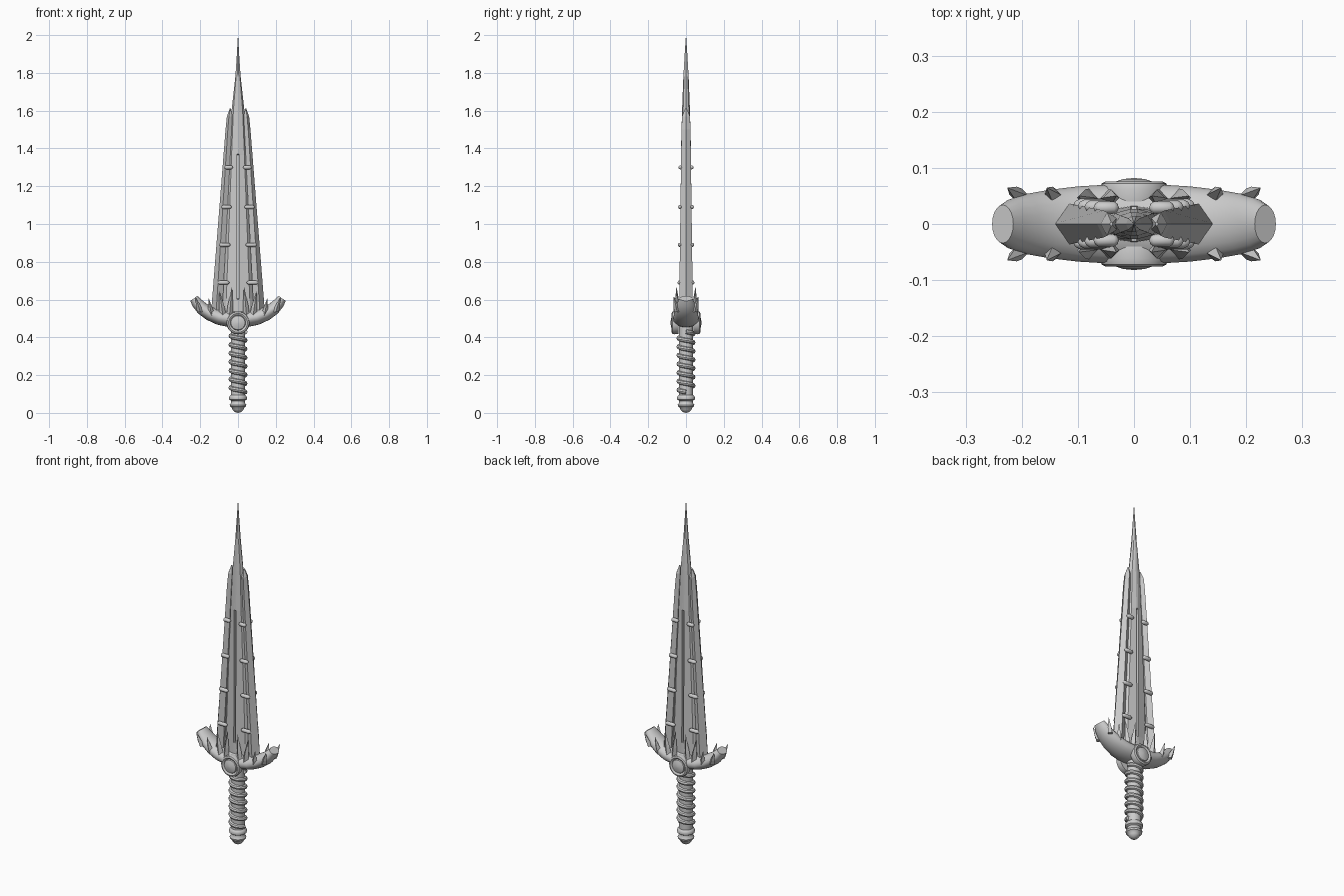
import bpy, bmesh, math
from mathutils import Vector

cube = bpy.data.objects.get("Cube")
if cube:
    bpy.data.objects.remove(cube, do_unlink=True)

steel = bpy.data.materials.new("grey_steel")
steel.use_nodes = True
grey = (0.6, 0.6, 0.6, 1)
steel.diffuse_color = grey
steel.node_tree.nodes["Principled BSDF"].inputs["Base Color"].default_value = grey


def finish(name, bm, smooth=False):
    bmesh.ops.recalc_face_normals(bm, faces=bm.faces)
    mesh = bpy.data.meshes.new(name)
    bm.to_mesh(mesh)
    bm.free()
    mesh.materials.append(steel)
    ob = bpy.data.objects.new(name, mesh)
    bpy.context.collection.objects.link(ob)
    if smooth:
        bpy.ops.object.select_all(action='DESELECT')
        ob.select_set(True)
        bpy.context.view_layer.objects.active = ob
        bpy.ops.object.shade_smooth_by_angle(angle=math.radians(40))
    return ob


def loft(name, rings, smooth=False, closed=False):
    """Skin a list of equal-length rings of points and cap the ends."""
    bm = bmesh.new()
    rows = [[bm.verts.new(p) for p in ring] for ring in rings]
    n = len(rows[0])
    pairs = list(zip(rows, rows[1:]))
    for a, b in pairs:
        for i in range(n):
            j = (i + 1) % n
            bm.faces.new((a[i], a[j], b[j], b[i]))
    bm.faces.new(rows[0])
    bm.faces.new(rows[-1])
    bmesh.ops.remove_doubles(bm, verts=bm.verts, dist=1e-5)
    return finish(name, bm, smooth)


def circle(n):
    return [(math.cos(2 * math.pi * i / n), math.sin(2 * math.pi * i / n)) for i in range(n)]


def lathe(name, profile, place, n=28):
    """Turn (radius, height) pairs; place maps (x, y, height) to the model."""
    return loft(name, [[place(r * c, r * s, h) for c, s in circle(n)] for r, h in profile], True)


def tube(name, path, radii, n=10):
    """Sweep a round section along a path."""
    rings = []
    for k, p in enumerate(path):
        t = (path[min(k + 1, len(path) - 1)] - path[max(k - 1, 0)]).normalized()
        u = Vector((0, 0, 1)).cross(t).normalized()
        v = t.cross(u)
        rings.append([p + (u * c + v * s) * radii[k] for c, s in circle(n)])
    return loft(name, rings, True)


def upright(x, y, h):
    return (x, y, h)


# Grip core with pommel rings and rounded end
lathe("grip", [(0.001, 0), (0.018, 0.005), (0.03, 0.018), (0.033, 0.028), (0.042, 0.034),
               (0.044, 0.043), (0.036, 0.054), (0.036, 0.064), (0.046, 0.07), (0.048, 0.08),
               (0.044, 0.09), (0.037, 0.096), (0.037, 0.47)], upright)

# Cord wound round the grip
turns, steps = 7, 24
path = []
for i in range(turns * steps + 1):
    a = -2 * math.pi * i / steps
    path.append(Vector((0.038 * math.cos(a), 0.038 * math.sin(a), 0.11 + 0.32 * i / (turns * steps))))
tube("grip_cord", path, [0.0125] * len(path), 8)

# Crescent guard: x, z, half height, half depth
stations = [(0, 0.497, 0.045, 0.07), (0.05, 0.498, 0.043, 0.07), (0.1, 0.506, 0.04, 0.067),
            (0.15, 0.526, 0.037, 0.061), (0.19, 0.553, 0.034, 0.054), (0.218, 0.583, 0.029, 0.045),
            (0.234, 0.606, 0.023, 0.034)]
full = [(-x, z, h, d) for x, z, h, d in stations[:0:-1]] + stations
rings = []
for k, (x, z, h, d) in enumerate(full):
    a, b = full[max(k - 1, 0)], full[min(k + 1, len(full) - 1)]
    t = Vector((b[0] - a[0], 0, b[1] - a[1])).normalized()
    up = Vector((-t.z, 0, t.x))
    rings.append([Vector((x, 0, z)) + up * (h * s) + Vector((0, d * c, 0)) for c, s in circle(20)])
loft("guard", rings, True)

# Round bosses on the front and back of the guard
for side, label in ((-1, "front"), (1, "back")):
    lathe("guard_boss_" + label,
          [(0.058, 0.04), (0.061, 0.062), (0.058, 0.072), (0.05, 0.076), (0.043, 0.073),
           (0.04, 0.068), (0.037, 0.074), (0.02, 0.08), (0.001, 0.082)],
          lambda x, y, h, s=side: (x, s * h, 0.477 + y))

# Four-sided spikes along the guard: base x, base z, tip x, tip z, base width
spikes = [(0.2, 0.55, 0.225, 0.615, 0.016), (0.14, 0.53, 0.155, 0.605, 0.016),
          (0.08, 0.53, 0.098, 0.645, 0.018), (0.045, 0.53, 0.032, 0.665, 0.017)]
for sx in (-1, 1):
    for sy in (-1, 1):
        for k, (x, z, tx, tz, w) in enumerate(spikes):
            yb, yt = (0.047, 0.064) if k < 2 else (0.045, 0.05)
            base = Vector((sx * x, sy * yb, z - 0.015))
            tip = Vector((sx * tx, sy * yt, tz))
            mid = base.lerp(tip, 0.35)
            loft("guard_spike",
                 [[c + Vector((p * r, q * r, 0)) for p, q in circle(4)]
                  for c, r in ((base, w), (mid, w * 0.85), (tip, 0.0008))])

# Central blade with a narrow fuller: z, half width, half thickness, groove depth
blade = [(0.5, 0.092, 0.032, 0), (0.6, 0.086, 0.031, 0), (0.605, 0.086, 0.031, 0.02),
         (1.365, 0.047, 0.027, 0.017), (1.37, 0.047, 0.027, 0), (1.6, 0.034, 0.021, 0),
         (1.78, 0.014, 0.014, 0), (1.9, 0.006, 0.007, 0), (2.0, 0.0004, 0.0004, 0)]
rings = []
for z, w, t, g in blade:
    e = min(0.006, w * 0.3)
    half = [(w, 0), (w * 0.72, t * 0.72), (e, t), (e * 0.8, t - g), (-e * 0.8, t - g),
            (-e, t), (-w * 0.72, t * 0.72)]
    rings.append([(x, y, z) for x, y in half] + [(-x, -y, z) for x, y in half])
loft("central_blade", rings)

# Flanking blades: z, outer edge, ridge, inner edge, ridge half thickness
flank = [(0.5, 0.145, 0.118, 0.085, 0.037), (1.5, 0.066, 0.054, 0.034, 0.024),
         (1.57, 0.059, 0.048, 0.031, 0.021), (1.612, 0.043, 0.041, 0.038, 0.004)]
for sx, label in ((1, "left"), (-1, "right")):
    loft("side_blade_" + label,
         [[(sx * o, 0, z), (sx * r, t, z), (sx * i, t * 0.5, z),
           (sx * i, -t * 0.5, z), (sx * r, -t, z)] for z, o, r, i, t in flank])

# Rounded clasps bridging the blades
for z, x0, x1 in ((0.69, 0.045, 0.108), (0.89, 0.04, 0.1), (1.09, 0.034, 0.088), (1.3, 0.027, 0.072)):
    y = 0.034 - 0.008 * (z - 0.69)
    for sx in (-1, 1):
        for sy in (-1, 1):
            ends = [(0, 0.001), (0.06, 0.007), (0.18, 0.011), (0.82, 0.011), (0.94, 0.007), (1, 0.001)]
            tube("blade_clasp",
                 [Vector((sx * (x0 + (x1 - x0) * f), sy * y, z)) for f, r in ends],
                 [r for f, r in ends])
